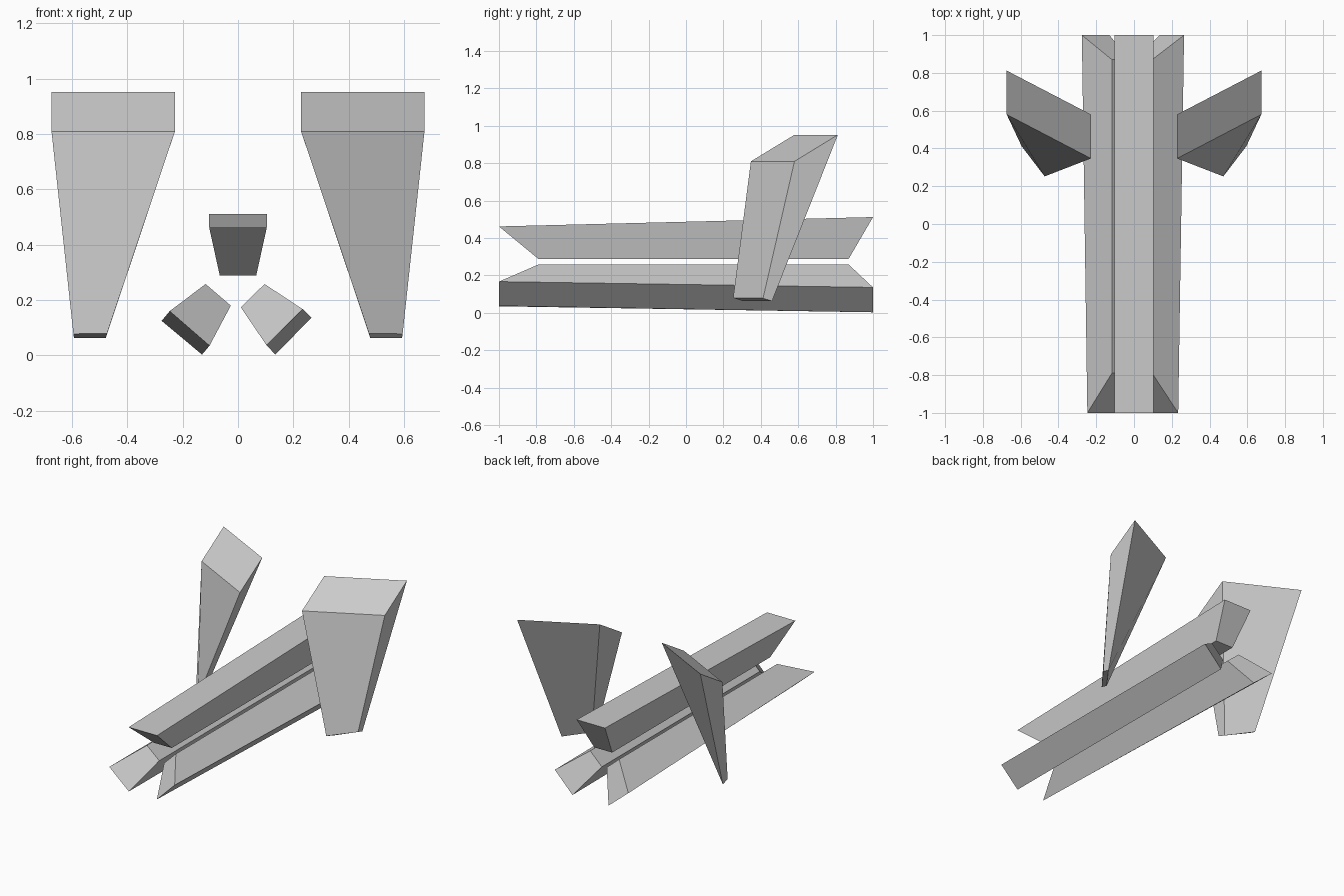
import bpy, bmesh

if "Cube" in bpy.data.objects:
    bpy.data.objects.remove(bpy.data.objects["Cube"])


def loft(name, a, b):
    """Closed block between two four-cornered ends."""
    bm = bmesh.new()
    va = [bm.verts.new(p) for p in a]
    vb = [bm.verts.new(p) for p in b]
    bm.faces.new(va)
    bm.faces.new(vb[::-1])
    for i in range(4):
        j = (i + 1) % 4
        bm.faces.new((va[j], va[i], vb[i], vb[j]))
    bmesh.ops.recalc_face_normals(bm, faces=bm.faces[:])
    mesh = bpy.data.meshes.new(name)
    bm.to_mesh(mesh)
    bm.free()
    ob = bpy.data.objects.new(name, mesh)
    bpy.context.collection.objects.link(ob)
    return ob


def beam(name, front, back, inner):
    """Tapered beam: full-length outer face, shorter and narrower inner face.
    Each argument is a pair of (x, z) corners."""
    def quad(f, b, y0, y1):
        return [(f[0][0], y0, f[0][1]), (f[1][0], y0, f[1][1]),
                (b[1][0], y1, b[1][1]), (b[0][0], y1, b[0][1])]
    loft(name, quad(front, back, -1, 1), quad(inner, inner, -0.79, 0.87))


# Three hull beams around the central axis
beam("top_beam", [(-.104, .462), (.104, .462)], [(-.104, .512), (.104, .512)],
     [(-.066, .289), (.066, .289)])
beam("lower_left_beam", [(-.247, .16), (-.103, .035)], [(-.276, .125), (-.13, .003)],
     [(-.117, .258), (-.026, .18)])
beam("lower_right_beam", [(.234, .167), (.103, .037)], [(.265, .136), (.135, .003)],
     [(.096, .258), (.01, .174)])

# Swept fins on both sides, tapering downwards
for side, s in (("left", -1), ("right", 1)):
    top = [(.228, .347, .81), (.674, .58, .81), (.674, .812, .952), (.228, .58, .952)]
    foot = [(.473, .252, .08), (.595, .412, .078), (.593, .46, .063), (.478, .305, .063)]
    loft(side + "_fin", [(s * x, y, z) for x, y, z in top],
         [(s * x, y, z) for x, y, z in foot])
